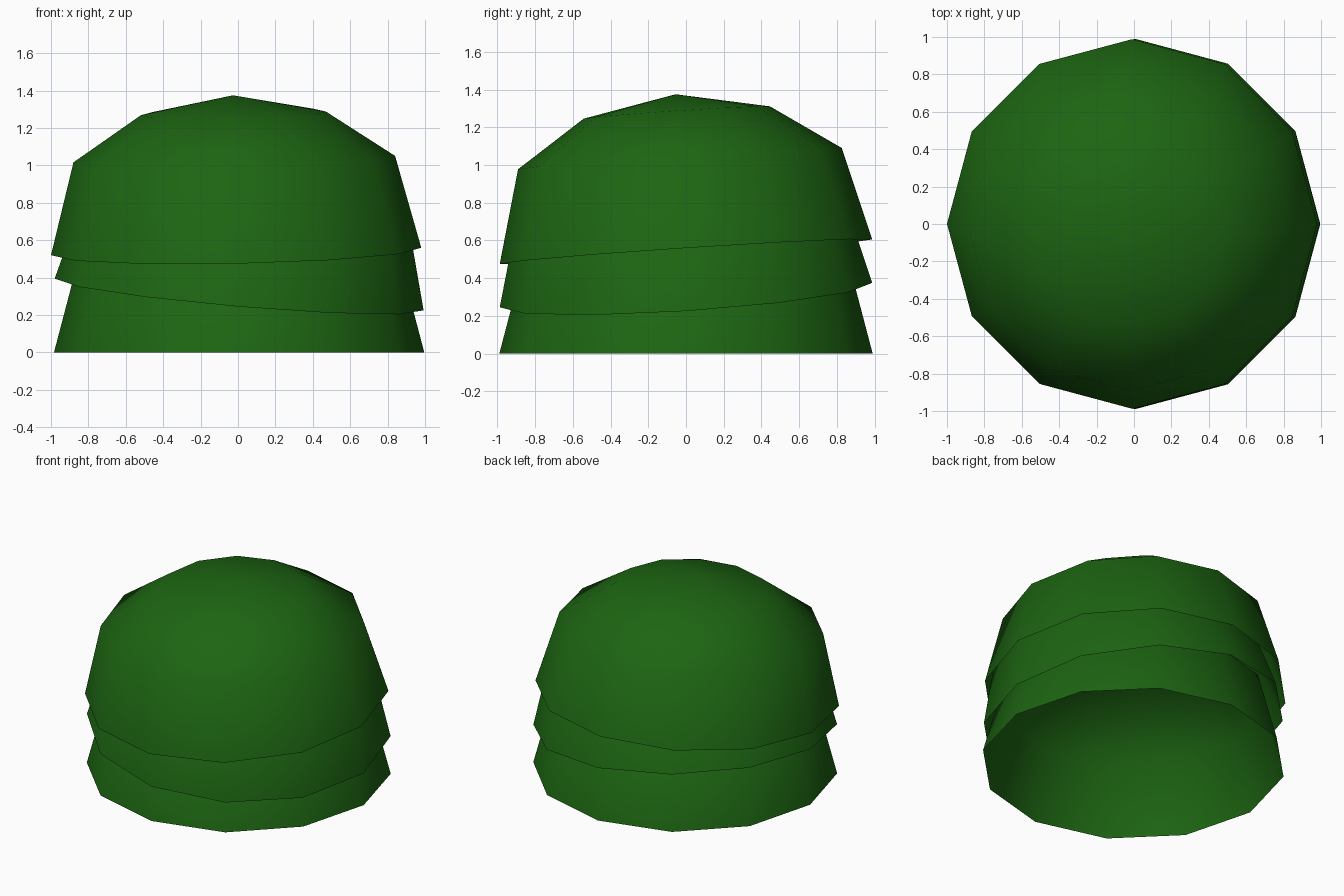
import bpy, bmesh, math
from mathutils import Matrix, Vector

if "Cube" in bpy.data.objects:
    bpy.data.objects.remove(bpy.data.objects["Cube"])

SIDES = 12
PROFILE = [(0.99, 0.0), (0.86, 0.495), (0.495, 0.74)]  # radius, height of each ring
APEX = 0.837

green = bpy.data.materials.new("leaf_green")
green.diffuse_color = (0.012, 0.13, 0.006, 1)
green.use_nodes = True
green.node_tree.nodes["Principled BSDF"].inputs["Base Color"].default_value = green.diffuse_color


def dome(name, centre, slope_x, slope_y):
    """Open, low-poly dome whose rim plane rises by the given slopes."""
    bm = bmesh.new()
    rings = []
    for r, h in PROFILE:
        rings.append([bm.verts.new((r * math.cos(math.tau * i / SIDES),
                                    r * math.sin(math.tau * i / SIDES), h))
                      for i in range(SIDES)])
    apex = bm.verts.new((0, 0, APEX))
    for i in range(SIDES):
        j = (i + 1) % SIDES
        for low, high in zip(rings, rings[1:]):
            bm.faces.new((low[i], low[j], high[j], high[i]))
        bm.faces.new((rings[-1][i], rings[-1][j], apex))
    normal = Vector((-slope_x, -slope_y, 1)).normalized()
    tilt = Vector((0, 0, 1)).rotation_difference(normal).to_matrix().to_4x4()
    bm.transform(Matrix.Translation(centre) @ tilt)
    for f in bm.faces:
        f.smooth = True
    mesh = bpy.data.meshes.new(name)
    bm.to_mesh(mesh)
    bm.free()
    mesh.materials.append(green)
    obj = bpy.data.objects.new(name, mesh)
    bpy.context.collection.objects.link(obj)
    return obj


# Three stacked foliage layers, the upper two slightly tilted
dome("bottom_layer", (0.006, 0, 0.0), 0, 0)
dome("middle_layer", (0.006, 0, 0.31), -0.086, 0.066)
dome("top_layer", (-0.01, 0, 0.54), 0.02, 0.066)
